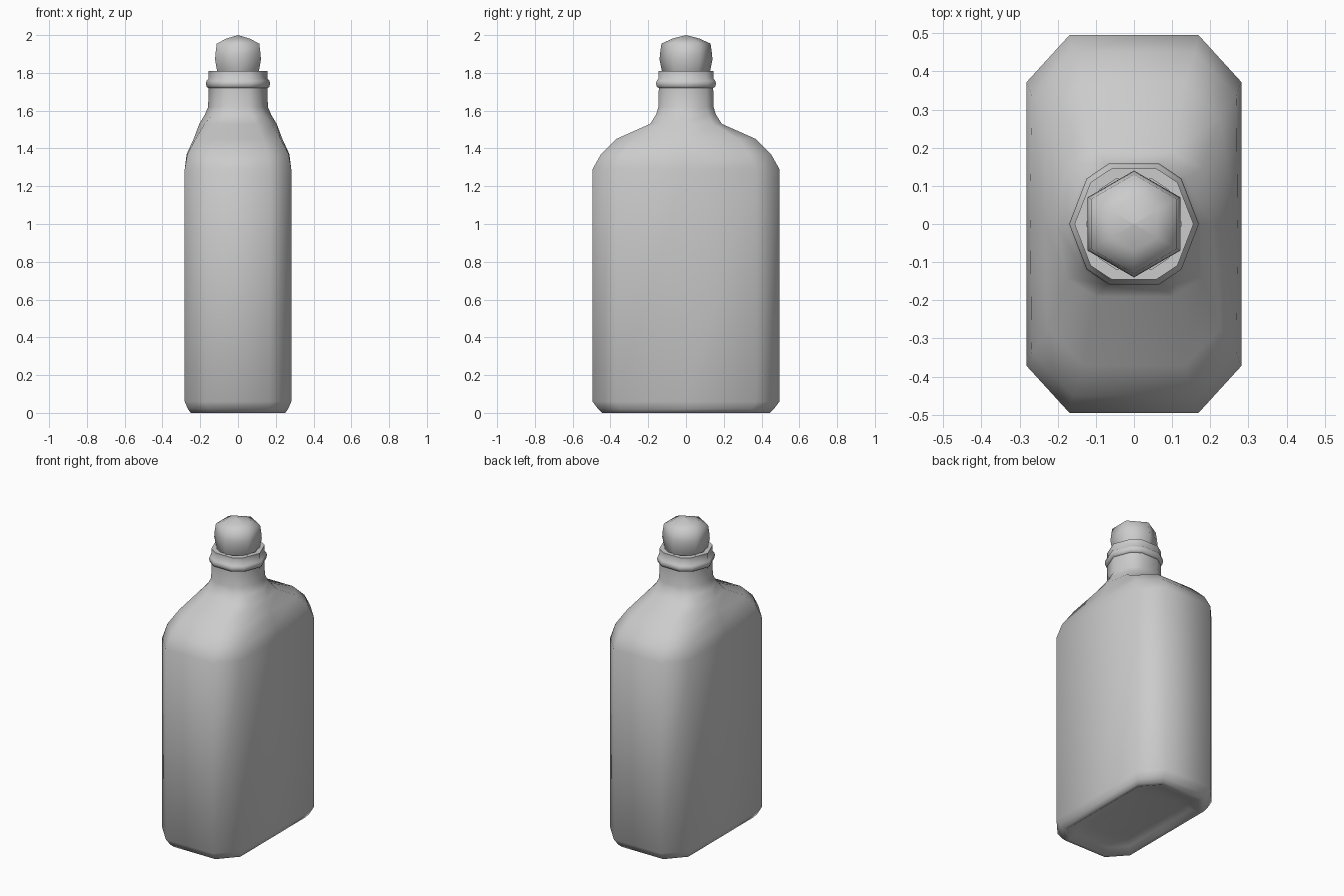
import bpy, bmesh, math

if "Cube" in bpy.data.objects:
    bpy.data.objects.remove(bpy.data.objects["Cube"])


def loft(name, rings, angle):
    """Skin equal-sized rings of points; close both ends with a face or a tip."""
    bm = bmesh.new()
    loops = [[bm.verts.new(p) for p in ring] for ring in rings]
    n = len(loops[0])
    for a, b in zip(loops, loops[1:]):
        for i in range(n):
            j = (i + 1) % n
            bm.faces.new((a[i], a[j], b[j], b[i]))
    bm.faces.new(loops[0][::-1])
    bm.faces.new(loops[-1])
    bmesh.ops.remove_doubles(bm, verts=bm.verts, dist=1e-5)
    bmesh.ops.recalc_face_normals(bm, faces=bm.faces)
    mesh = bpy.data.meshes.new(name)
    bm.to_mesh(mesh)
    bm.free()
    ob = bpy.data.objects.new(name, mesh)
    bpy.context.collection.objects.link(ob)
    bpy.ops.object.select_all(action='DESELECT')
    ob.select_set(True)
    bpy.context.view_layer.objects.active = ob
    bpy.ops.object.shade_smooth_by_angle(angle=math.radians(angle))
    return ob


def section(rx, ry, z, t):
    """Ten-sided section: t=0 chamfered rectangle, t=1 round neck."""
    k, m = 1 - 0.27 * t, 0.6 - 0.22 * t
    quarter = [(1, 0), (k, 0.75), (m, 1)]
    half = quarter + [(-x, y) for x, y in quarter[::-1]]
    full = half + [(x, -y) for x, y in half[4:0:-1]]
    return [(x * rx, y * ry, z) for x, y in full]


# Bottle: half width x, half depth y, height, roundness
bottle_profile = [
    (0.13, 0.28, 0.03, 0), (0.20, 0.37, 0.02, 0), (0.23, 0.42, 0, 0),
    (0.25, 0.445, 0, 0), (0.265, 0.465, 0.02, 0), (0.282, 0.495, 0.06, 0),
    (0.282, 0.495, 1.29, 0), (0.272, 0.45, 1.37, 0.05),
    (0.235, 0.37, 1.45, 0.15), (0.205, 0.19, 1.53, 0.5),
    (0.175, 0.158, 1.58, 0.85), (0.158, 0.146, 1.62, 1),
    (0.156, 0.144, 1.72, 1), (0.166, 0.154, 1.725, 1),
    (0.17, 0.159, 1.745, 1), (0.166, 0.154, 1.76, 1),
    (0.156, 0.145, 1.77, 1), (0.156, 0.145, 1.81, 1),
    (0.125, 0.118, 1.81, 1), (0.125, 0.118, 1.76, 1),
]
loft("bottle", [section(*p) for p in bottle_profile], 60)

# Stopper: six-sided knob with a pointed crown
stopper_profile = [(0.105, 1.76), (0.128, 1.81), (0.14, 1.87),
                   (0.138, 1.90), (0.13, 1.955), (0.07, 1.982)]
knob = [[(r * math.cos(math.radians(30 + 60 * i)),
          r * math.sin(math.radians(30 + 60 * i)), z) for i in range(6)]
        for r, z in stopper_profile]
knob.append([(0.0005 * math.cos(math.radians(30 + 60 * i)),
              0.0005 * math.sin(math.radians(30 + 60 * i)), 2.0) for i in range(6)])
loft("stopper", knob, 65)
